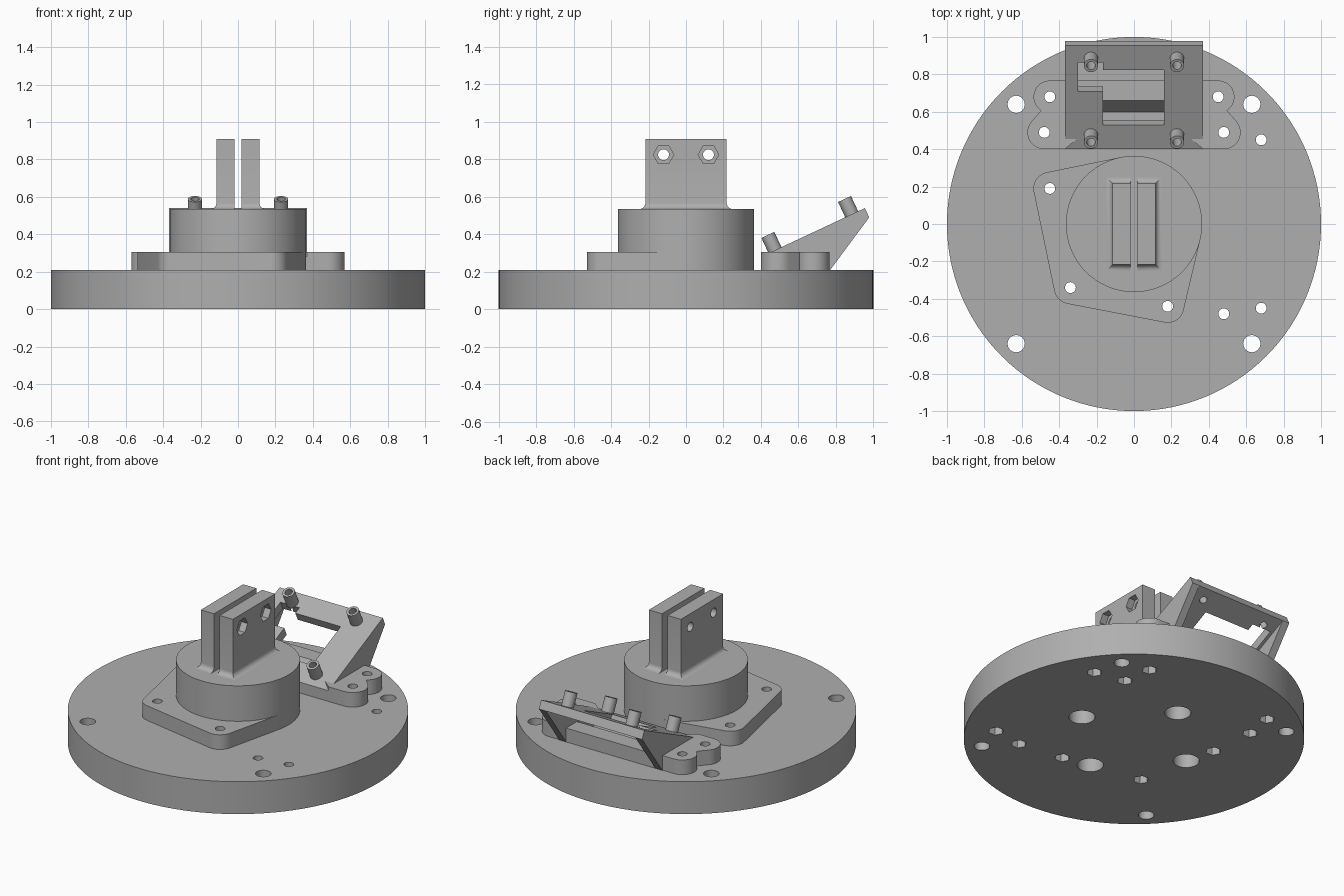
import bpy, bmesh
from math import sin, cos, pi, atan2
from mathutils import Matrix, Vector
from mathutils.geometry import convex_hull_2d

cube = bpy.data.objects.get("Cube")
if cube:
    bpy.data.objects.remove(cube, do_unlink=True)

grey = bpy.data.materials.new("plain_grey")
grey.use_nodes = True
colour = (0.43, 0.43, 0.43, 1)
grey.diffuse_color = colour
grey.node_tree.nodes["Principled BSDF"].inputs["Base Color"].default_value = colour

parts = []
ALONG_X = Matrix(((0, 0, 1, 0), (1, 0, 0, 0), (0, 1, 0, 0), (0, 0, 0, 1)))
FLAT = Matrix.Identity(4)


def circle(x, y, r, n=40):
    return [(x + r * cos(2 * pi * i / n), y + r * sin(2 * pi * i / n)) for i in range(n)]


def rect(x0, x1, y0, y1):
    return [(x0, y0), (x1, y0), (x1, y1), (x0, y1)]


def prism(outline, low, high, frame=FLAT):
    """Convex outline and its extent along the frame's third axis."""
    order = convex_hull_2d([Vector(p) for p in outline])
    return [outline[i] for i in order], low, high, frame


def build(name, prisms):
    bm = bmesh.new()
    for pts, low, high, frame in prisms:
        a, b = ([bm.verts.new(frame @ Vector((x, y, h))) for x, y in pts] for h in (low, high))
        bm.faces.new(a[::-1])
        bm.faces.new(b)
        for i in range(len(pts)):
            j = (i + 1) % len(pts)
            bm.faces.new((a[i], a[j], b[j], b[i]))
    bmesh.ops.recalc_face_normals(bm, faces=bm.faces)
    return finish(name, bm)


def finish(name, bm):
    mesh = bpy.data.meshes.new(name)
    bm.to_mesh(mesh)
    bm.free()
    mesh.materials.append(grey)
    ob = bpy.data.objects.new(name, mesh)
    bpy.context.collection.objects.link(ob)
    parts.append(ob)
    return ob


def cut(ob, *groups):
    """Subtract each group of prisms in turn."""
    for group in groups:
        cutter = build("cutter", group)
        parts.remove(cutter)
        mod = ob.modifiers.new("cut", "BOOLEAN")
        mod.operation, mod.solver, mod.object = "DIFFERENCE", "EXACT", cutter
        graph = bpy.context.evaluated_depsgraph_get()
        mesh = bpy.data.meshes.new_from_object(ob.evaluated_get(graph))
        ob.modifiers.clear()
        ob.data = mesh
        bpy.data.objects.remove(cutter, do_unlink=True)


# Hole positions
rim = [(x, y) for x in (-0.63, 0.63) for y in (-0.64, 0.64)]
flange_holes = [(-0.45, 0.19), (-0.34, -0.34), (0.18, -0.44)]
foot_holes = [(s * x, y) for s in (-1, 1) for x, y in ((0.45, 0.68), (0.48, 0.49))]
spare_holes = [(0.68, 0.45), (0.68, -0.45), (0.48, -0.48)]
small = flange_holes + foot_holes + spare_holes
DECK, STEP = 0.21, 0.305


def drill(points, r=0.029, low=-0.1, high=0.4, n=24):
    return [prism(circle(x, y, r, n), low, high) for x, y in points]


# Round base with bolt holes, nut pockets and blind pockets underneath
base = build("base_disc", [prism(circle(0, 0, 1, 128), 0, DECK)])
cut(base, drill(rim, 0.046) + drill(small),
    drill(small, 0.046, -0.1, 0.09, 6),
    drill([(0.4, 0), (-0.4, 0), (0, 0.4), (0, -0.4)], 0.077, -0.1, 0.15, 40))

# Flange and round boss
outline = circle(0, 0, 0.364, 96)
for x, y in flange_holes:
    outline += circle(x, y, 0.088)
flange = build("flange", [prism(outline, DECK, STEP)])
cut(flange, drill(flange_holes))
BOSS = 0.535
build("boss", [prism(circle(0, 0, 0.364, 96), DECK, BOSS)])

# Split clamp with a flared foot, drawn as stacked rectangles
bm = bmesh.new()
rings = []
steps = 6
levels = [(0.032 * (1 - sin(i / steps * pi / 2)), BOSS + 0.032 * (1 - cos(i / steps * pi / 2)))
          for i in range(steps + 1)] + [(0, 0.91)]
for flare, z in levels:
    x, y = 0.115 + flare, 0.217 + flare
    rings.append([bm.verts.new((px, py, z)) for px, py in rect(-x, x, -y, y)])
for a, b in zip(rings, rings[1:]):
    for i in range(4):
        j = (i + 1) % 4
        bm.faces.new((a[i], a[j], b[j], b[i]))
bm.faces.new(rings[0][::-1])
bm.faces.new(rings[-1])
clamp = finish("split_clamp", bm)
bolts = [(y, 0.825) for y in (-0.12, 0.12)]
cut(clamp, [prism(rect(-0.02, 0.02, -1, 1), 0.5, 1)],
    [prism(circle(y, z, 0.029, 24), -0.3, 0.3, ALONG_X) for y, z in bolts],
    [prism(circle(y, z, 0.055, 6), 0.07, 0.3, ALONG_X) for y, z in bolts])

# Tilted bracket: plate with a stepped window
front, crest, lip = (0.4, 0.28), (0.955, 0.54), (0.978, 0.49)
tilt = atan2(crest[1] - front[1], crest[0] - front[0])
TILTED = Matrix.Translation((0, *front)) @ Matrix.Rotation(tilt, 4, "X")
pegs = [(x, s) for x in (-0.23, 0.23) for s in (0.083, 0.535)]
plate = build("bracket_plate", [prism([(0.4, DECK), front, crest, lip], -0.37, 0.37, ALONG_X)])
cut(plate, [prism(rect(-0.165, 0.16, 0.143, 0.467), -0.15, 0.1, TILTED)],
    [prism(rect(-0.30, -0.1, 0.342, 0.467), -0.15, 0.1, TILTED)],
    [prism(rect(-0.30, -0.165, 0.46, 0.513), -0.15, 0.1, TILTED)],
    [prism(circle(x, s, 0.023, 24), -0.2, 0.1, TILTED) for x, s in pegs])

# Hollow pegs
peg_obj = build("pegs", [prism(circle(x, s, 0.038, 32), -0.01, 0.09, TILTED) for x, s in pegs])
cut(peg_obj, [prism(circle(x, s, 0.023, 24), -0.2, 0.2, TILTED) for x, s in pegs])

# Side gussets and the low cross bar
side = [(0.4, DECK), front, crest, lip, (0.77, DECK)]
build("bracket_gussets", [prism(side, min(x), max(x), ALONG_X) for x in ((-0.37, -0.32), (0.32, 0.37))])
build("cross_bar", [prism([(0.60, DECK), (0.66, 0.3), (0.77, 0.3), (0.77, DECK)], -0.32, 0.32, ALONG_X)])

# Bolt-down feet, two rounded lobes on each side
for name, s in (("right_foot", -1), ("left_foot", 1)):
    rear = circle(s * 0.45, 0.68, 0.087) + rect(s * 0.34, s * 0.36, 0.6, 0.767)
    fore = circle(s * 0.48, 0.49, 0.09) + [(s * 0.37, 0.4), (s * 0.31, 0.45), (s * 0.34, 0.66), (s * 0.45, 0.66)]
    for lobe, pts, hole in (("rear", rear, (s * 0.45, 0.68)), ("front", fore, (s * 0.48, 0.49))):
        foot = build(name + "_" + lobe, [prism(pts, DECK, STEP)])
        cut(foot, drill([(s * 0.45, 0.68), (s * 0.48, 0.49)]))

# Smooth the curved walls, keep edges crisp
bpy.ops.object.select_all(action="DESELECT")
for ob in parts:
    ob.select_set(True)
bpy.context.view_layer.objects.active = parts[0]
bpy.ops.object.shade_smooth_by_angle(angle=pi / 6)
